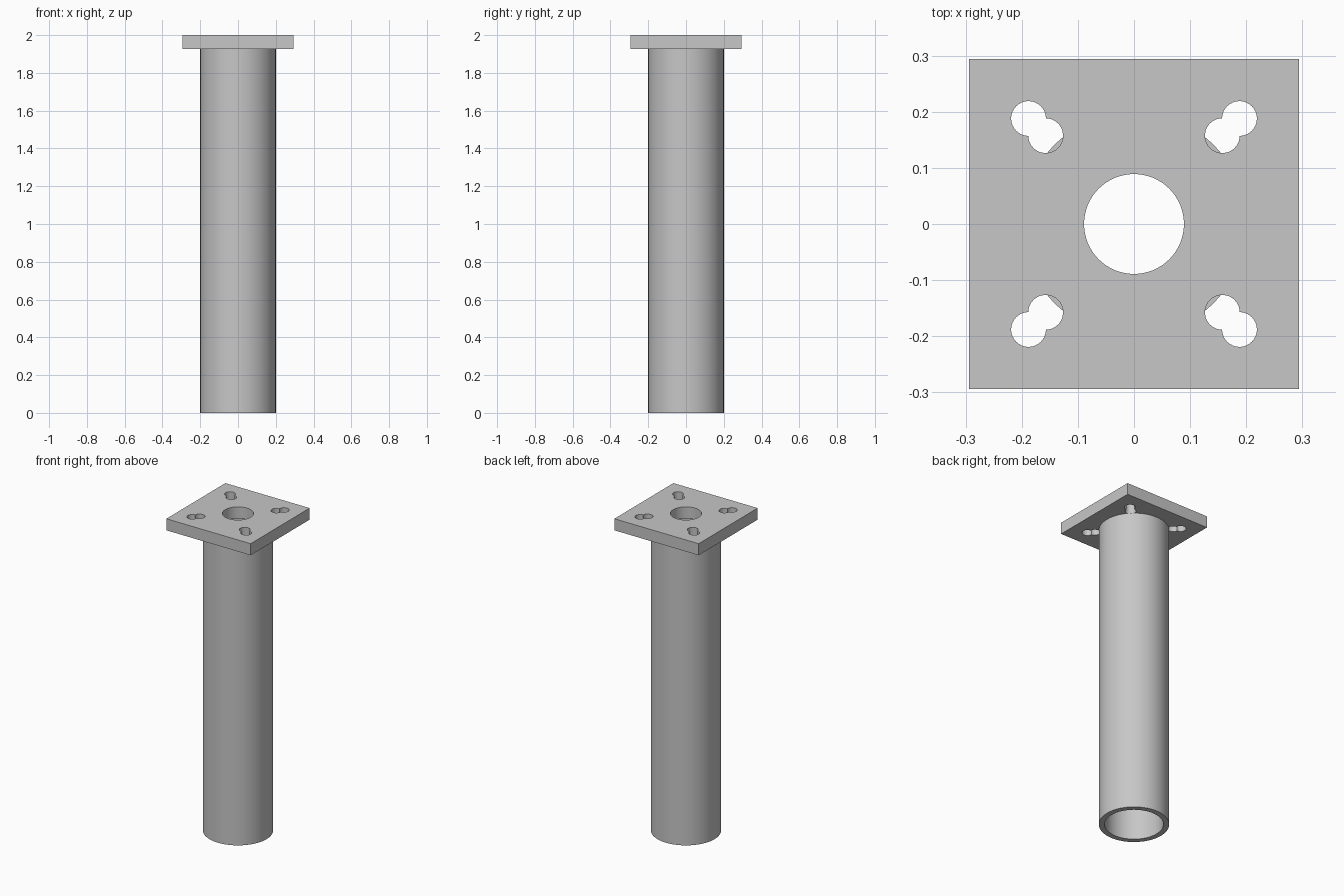
import bpy
import bmesh
from math import acos, cos, pi, sin

cube = bpy.data.objects.get("Cube")
if cube:
    bpy.data.objects.remove(cube, do_unlink=True)

PLATE_HALF, PLATE_BOTTOM, TOP = 0.294, 1.927, 2.0
TUBE_OUTER, TUBE_INNER = 0.2, 0.167
BORE = 0.089
HOLE, HOLE_NEAR, HOLE_FAR = 0.031, 0.1575, 0.188

steel = bpy.data.materials.new("grey steel")
steel.use_nodes = True
colour = (0.57, 0.57, 0.57, 1)
steel.diffuse_color = colour
steel.node_tree.nodes["Principled BSDF"].inputs["Base Color"].default_value = colour


def arc(cx, cy, radius, start, end, steps):
    """Points along an arc, end points included."""
    angles = [start + (end - start) * i / steps for i in range(steps + 1)]
    return [(cx + radius * cos(a), cy + radius * sin(a)) for a in angles]


def add_prism(bm, outline, bottom, top):
    face = bm.faces.new([bm.verts.new((x, y, bottom)) for x, y in outline])
    result = bmesh.ops.extrude_face_region(bm, geom=[face])
    verts = [g for g in result["geom"] if isinstance(g, bmesh.types.BMVert)]
    bmesh.ops.translate(bm, verts=verts, vec=(0, 0, top - bottom))


def finish(name, bm):
    bmesh.ops.recalc_face_normals(bm, faces=bm.faces)
    mesh = bpy.data.meshes.new(name)
    bm.to_mesh(mesh)
    bm.free()
    mesh.materials.append(steel)
    obj = bpy.data.objects.new(name, mesh)
    bpy.context.collection.objects.link(obj)
    return obj


def activate(obj):
    bpy.ops.object.select_all(action="DESELECT")
    obj.select_set(True)
    bpy.context.view_layer.objects.active = obj


# Square mounting plate
bm = bmesh.new()
h = PLATE_HALF
add_prism(bm, [(-h, -h), (h, -h), (h, h), (-h, h)], PLATE_BOTTOM, TOP)
plate = finish("mounting_plate", bm)

# Cutter: central bore and four diagonal keyhole slots of two overlapping circles
bm = bmesh.new()
low, high = PLATE_BOTTOM - 0.05, TOP + 0.05
add_prism(bm, arc(0, 0, BORE, 0, 2 * pi, 64)[:-1], low, high)
half_gap = (HOLE_FAR - HOLE_NEAR) / 2 ** 0.5
opening = acos(half_gap / HOLE)
for quarter in range(4):
    a = pi / 4 + quarter * pi / 2
    sx, sy = cos(a) * 2 ** 0.5, sin(a) * 2 ** 0.5
    sweep = pi - opening
    far = arc(sx * HOLE_FAR, sy * HOLE_FAR, HOLE, a - sweep, a + sweep, 28)
    near = arc(sx * HOLE_NEAR, sy * HOLE_NEAR, HOLE,
               a + opening, a + 2 * pi - opening, 28)
    add_prism(bm, far + near[1:-1], low, high)
cutter = finish("hole_cutter", bm)
cutter.hide_render = True

cut = plate.modifiers.new("holes", "BOOLEAN")
cut.operation = "DIFFERENCE"
cut.solver = "EXACT"
cut.object = cutter
activate(plate)
bpy.ops.object.modifier_apply(modifier=cut.name)
bpy.data.objects.remove(cutter, do_unlink=True)

# Hollow round post, lathed from its wall section
bm = bmesh.new()
section = [(TUBE_INNER, 0), (TUBE_OUTER, 0),
           (TUBE_OUTER, PLATE_BOTTOM), (TUBE_INNER, PLATE_BOTTOM)]
verts = [bm.verts.new((r, 0, z)) for r, z in section]
edges = [bm.edges.new((verts[i], verts[(i + 1) % 4])) for i in range(4)]
bmesh.ops.spin(bm, geom=verts + edges, axis=(0, 0, 1), cent=(0, 0, 0),
               angle=2 * pi, steps=96, use_merge=True)
bmesh.ops.remove_doubles(bm, verts=bm.verts, dist=0.0001)
post = finish("tube_post", bm)

for obj in (plate, post):
    activate(obj)
    bpy.ops.object.shade_smooth_by_angle(angle=pi / 6)
